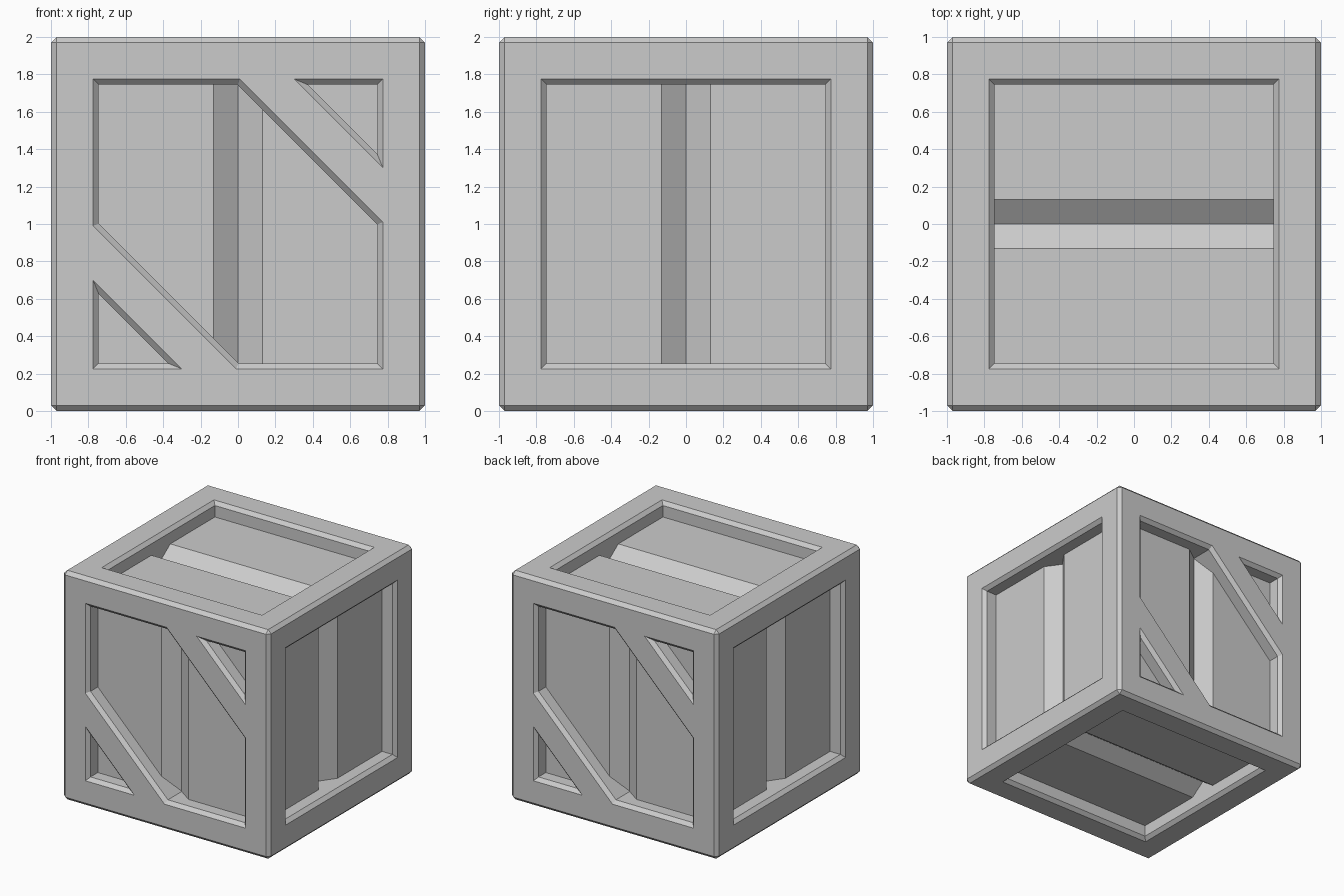
import bpy, bmesh
from mathutils import Vector, Matrix
from math import pi

if "Cube" in bpy.data.objects:
    bpy.data.objects.remove(bpy.data.objects["Cube"])

CHAMFER = 0.03      # chamfer on every frame edge
OPENING = 0.775     # half width of the frame opening at the surface
PANEL = 0.87        # distance of the sunken panels from the centre
GROOVE_W, GROOVE_D = 0.13, 0.092


def finish(bm, name, matrix=Matrix()):
    bmesh.ops.transform(bm, matrix=Matrix.Translation((0, 0, 1)) @ matrix, verts=bm.verts)
    bmesh.ops.recalc_face_normals(bm, faces=bm.faces)
    mesh = bpy.data.meshes.new(name)
    bm.to_mesh(mesh)
    bm.free()
    obj = bpy.data.objects.new(name, mesh)
    bpy.context.collection.objects.link(obj)
    return obj


def floor_faces(bm, n):
    return [f for f in bm.faces
            if f.normal.dot(n) > 0.99 and abs(f.calc_center_median().dot(n) - PANEL) < 0.01]


def cut_groove(bm, n, across):
    # split the sunken panel into strips and push the middle line inwards
    for off in (-GROOVE_W, 0, GROOVE_W):
        bm.normal_update()
        faces = floor_faces(bm, n)
        geom = set(faces)
        for f in faces:
            geom.update(f.edges)
            geom.update(f.verts)
        bmesh.ops.bisect_plane(bm, geom=list(geom), dist=1e-5,
                               plane_co=across * off, plane_no=across)
    bm.normal_update()
    middle = {v for f in floor_faces(bm, n) for v in f.verts if abs(v.co.dot(across)) < 1e-4}
    for v in middle:
        v.co -= n * GROOVE_D


# Crate body: chamfered cube, inset frames, sunken grooved panels
bm = bmesh.new()
bmesh.ops.create_cube(bm, size=2)
bmesh.ops.bevel(bm, geom=bm.edges[:], offset=CHAMFER, segments=1,
                affect='EDGES', profile=0.5)
bm.normal_update()
sides = [f for f in bm.faces if f.calc_area() > 2]
for thickness, depth in ((1 - CHAMFER - OPENING, 0), (CHAMFER, -CHAMFER),
                         (0, PANEL - 1 + CHAMFER)):
    bmesh.ops.inset_individual(bm, faces=sides, thickness=thickness, depth=depth,
                               use_even_offset=True)
    bm.normal_update()
X, Y, Z = Vector((1, 0, 0)), Vector((0, 1, 0)), Vector((0, 0, 1))
for axis, across in ((X, Y), (Y, X), (Z, Y)):
    for s in (1, -1):
        cut_groove(bm, axis * s, across)
finish(bm, "crate_body")


# Diagonal braces across two opposite corners of the front and back
def brace(name, matrix):
    bm = bmesh.new()
    rings = []
    for depth, k in ((0, 0), (CHAMFER, CHAMFER * 2 ** 0.5), (0.22, CHAMFER * 2 ** 0.5)):
        a, b, e = 0.01 - k, 0.30 + k, OPENING
        rings.append([bm.verts.new((x, -1 + depth, z))
                      for x, z in ((a, e), (b, e), (e, b), (e, a))])
    for r, q in zip(rings, rings[1:]):
        for i in range(4):
            j = (i + 1) % 4
            bm.faces.new((r[i], r[j], q[j], q[i]))
    bm.faces.new(rings[0])
    bm.faces.new(rings[-1])
    finish(bm, name, matrix)


for side, turn in (("front", 0), ("back", pi)):
    for level, flip in (("upper", 0), ("lower", pi)):
        brace(f"{side}_{level}_brace",
              Matrix.Rotation(turn, 4, 'Z') @ Matrix.Rotation(flip, 4, 'Y'))
